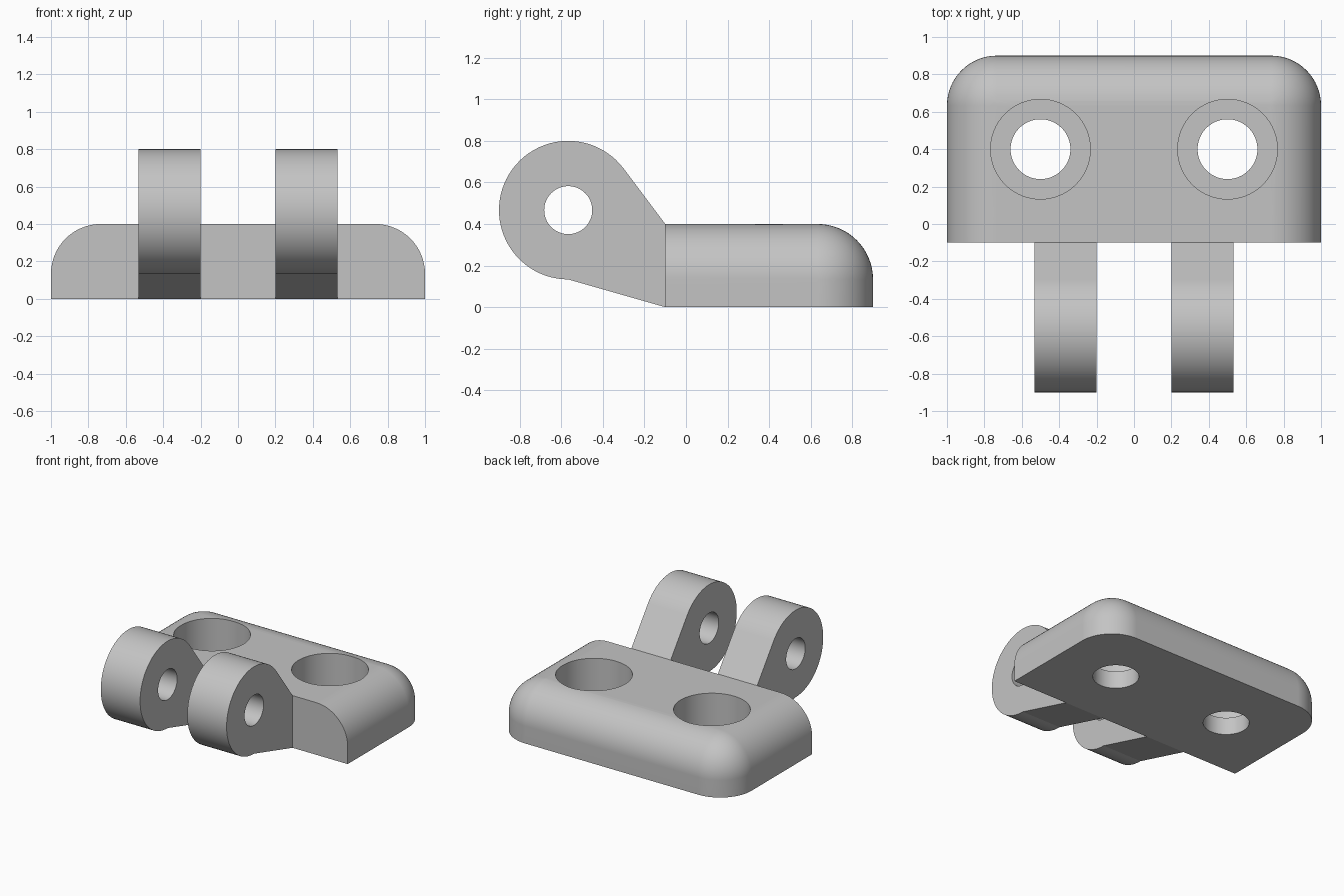
import bpy
import bmesh
from math import radians, sin, cos
from mathutils import Matrix

cube = bpy.data.objects.get("Cube")
if cube:
    bpy.data.objects.remove(cube)

R_FILLET = 4 / 15
R_KNUCKLE = 1 / 3
FRONT_Y = -0.1
PIVOT_Y, PIVOT_Z = -0.5667, 0.4667

grey = bpy.data.materials.new("plain_grey")
grey.use_nodes = True
grey.diffuse_color = (0.55, 0.55, 0.55, 1)
grey.node_tree.nodes["Principled BSDF"].inputs["Base Color"].default_value = grey.diffuse_color


def finish(bm, name):
    """Turn a bmesh into a linked object."""
    bmesh.ops.recalc_face_normals(bm, faces=bm.faces)
    mesh = bpy.data.meshes.new(name)
    bm.to_mesh(mesh)
    bm.free()
    mesh.materials.append(grey)
    obj = bpy.data.objects.new(name, mesh)
    bpy.context.collection.objects.link(obj)
    return obj


def activate(obj):
    bpy.ops.object.select_all(action="DESELECT")
    obj.select_set(True)
    bpy.context.view_layer.objects.active = obj


def drill(obj, centre, radius, depth, axis="Z"):
    """Cut a round hole of the given depth centred on a point."""
    bm = bmesh.new()
    turn = Matrix.Rotation(radians(90), 4, "Y") if axis == "X" else Matrix()
    bmesh.ops.create_cone(bm, cap_ends=True, segments=64, radius1=radius, radius2=radius,
                          depth=depth, matrix=Matrix.Translation(centre) @ turn)
    cutter = finish(bm, "hole_cutter")
    cutter.hide_render = True
    mod = obj.modifiers.new("hole", "BOOLEAN")
    mod.operation, mod.solver, mod.object = "DIFFERENCE", "EXACT", cutter
    activate(obj)
    bpy.ops.object.modifier_apply(modifier=mod.name)
    bpy.data.objects.remove(cutter)


def smooth(obj):
    activate(obj)
    bpy.ops.object.shade_smooth_by_angle(angle=radians(10))
    mod = obj.modifiers.new("even_normals", "WEIGHTED_NORMAL")
    mod.keep_sharp = True


# Base plate: block with rounded back corners and rounded top edges
bm = bmesh.new()
bmesh.ops.create_cube(bm, size=1, matrix=Matrix.Translation((0, 0.4, 0.2)) @ Matrix.Diagonal((2, 1, 0.4, 1)))
rounded = []
for edge in bm.edges:
    a, b = (v.co for v in edge.verts)
    mid = (a + b) / 2
    on_top = mid.z > 0.39 and mid.y > FRONT_Y + 0.01
    back_corner = abs(a.z - b.z) > 0.1 and mid.y > 0.8
    if on_top or back_corner:
        rounded.append(edge)
bmesh.ops.bevel(bm, geom=rounded, offset=R_FILLET, offset_type="OFFSET", segments=16,
                profile=0.5, affect="EDGES", clamp_overlap=False)
plate = finish(bm, "base_plate")

# Stepped screw holes: wide bore above a narrow through hole
for x in (-0.5, 0.5):
    drill(plate, (x, 0.4, 0.3833), 4 / 15, 0.5)
    drill(plate, (x, 0.4, 0.1), 0.16, 0.6)
smooth(plate)


# Hinge knuckles: teardrop profile extruded sideways, with a pin hole
def knuckle(name, x0, x1):
    profile = [(FRONT_Y, 0), (FRONT_Y, 0.4)]
    steps = 48
    for i in range(steps + 1):
        t = radians(36.87 + (270 - 36.87) * i / steps)
        profile.append((PIVOT_Y + R_KNUCKLE * cos(t), PIVOT_Z + R_KNUCKLE * sin(t)))
    bm = bmesh.new()
    side = bm.faces.new([bm.verts.new((x0, y, z)) for y, z in profile])
    grown = bmesh.ops.extrude_face_region(bm, geom=[side], use_keep_orig=True)
    moved = [v for v in grown["geom"] if isinstance(v, bmesh.types.BMVert)]
    bmesh.ops.translate(bm, verts=moved, vec=(x1 - x0, 0, 0))
    obj = finish(bm, name)
    drill(obj, ((x0 + x1) / 2, PIVOT_Y, PIVOT_Z), 0.1155, 1, "X")
    smooth(obj)


knuckle("left_knuckle", 0.2, 0.5333)
knuckle("right_knuckle", -0.5333, -0.2)
